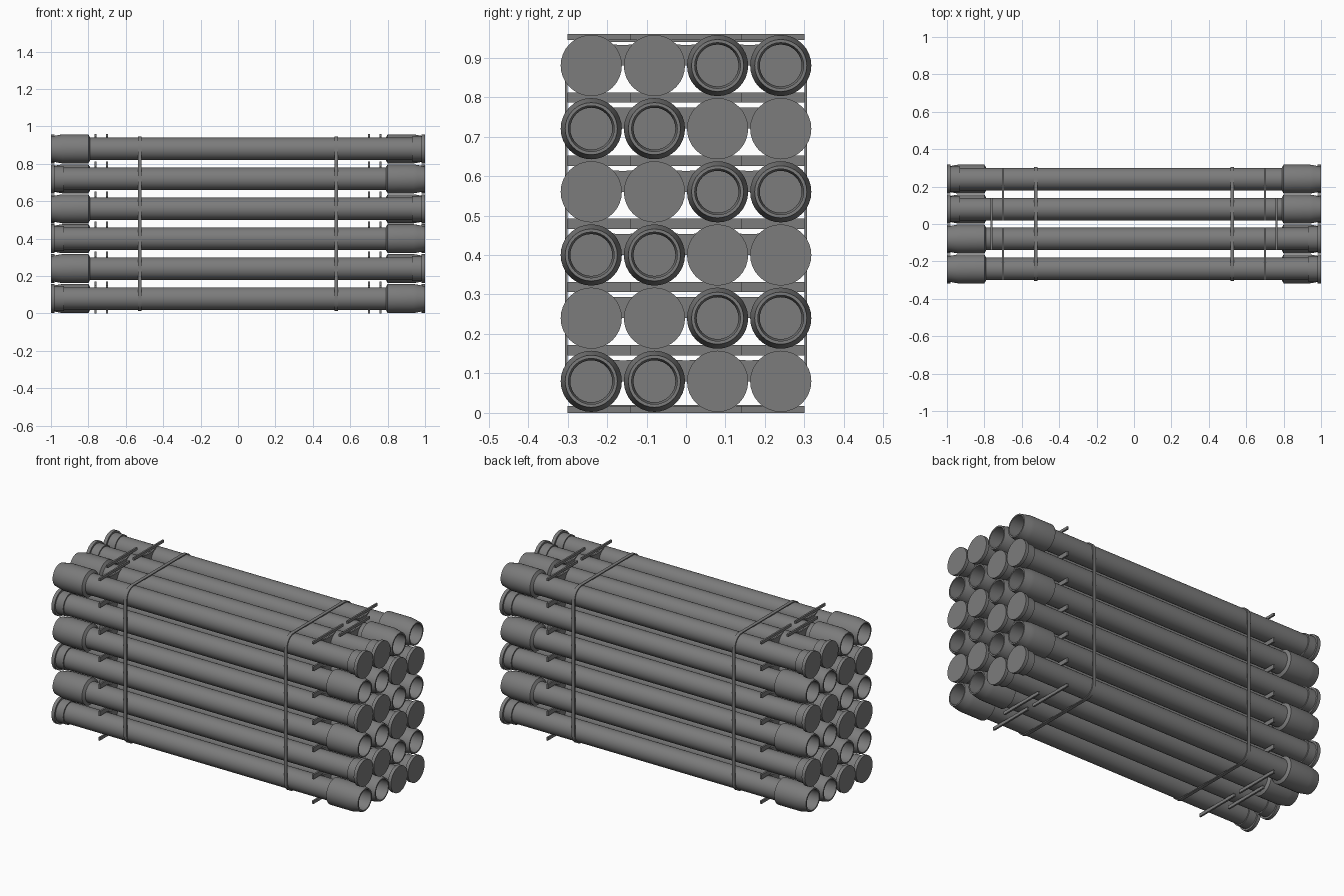
import bpy, bmesh, math
from mathutils import Vector

cube = bpy.data.objects.get("Cube")
if cube:
    bpy.data.objects.remove(cube, do_unlink=True)

PITCH = 0.16      # spacing of the pipes
R = 0.06          # pipe radius
ROWS, COLS = 6, 4

grey = bpy.data.materials.new("dark_grey")
grey.use_nodes = True
grey.diffuse_color = (0.2, 0.2, 0.2, 1)
grey.node_tree.nodes["Principled BSDF"].inputs["Base Color"].default_value = (0.2, 0.2, 0.2, 1)


def mesh_from(bm, name):
    bmesh.ops.recalc_face_normals(bm, faces=bm.faces)
    mesh = bpy.data.meshes.new(name)
    bm.to_mesh(mesh)
    bm.free()
    mesh.materials.append(grey)
    return mesh


def place(name, mesh, loc=(0, 0, 0), turn=0):
    ob = bpy.data.objects.new(name, mesh)
    ob.location = loc
    ob.rotation_euler.z = turn
    bpy.context.collection.objects.link(ob)
    return ob


def smooth(ob):
    bpy.ops.object.select_all(action="DESELECT")
    ob.select_set(True)
    bpy.context.view_layer.objects.active = ob
    bpy.ops.object.shade_smooth_by_angle(angle=math.radians(30))


def lathe_x(profile, name, steps=32):
    """Spin an (x, radius) profile about the x axis."""
    bm = bmesh.new()
    verts = [bm.verts.new((x, 0, r)) for x, r in profile]
    edges = [bm.edges.new(pair) for pair in zip(verts, verts[1:])]
    bmesh.ops.spin(bm, geom=verts + edges, cent=(0, 0, 0), axis=(1, 0, 0),
                   angle=math.tau, steps=steps, use_merge=True)
    bmesh.ops.remove_doubles(bm, verts=bm.verts, dist=1e-5)
    return mesh_from(bm, name)


def add_plate(bm, outline, thickness):
    """Extrude a (y, z) outline along x, centred on x = 0."""
    face = bm.faces.new([bm.verts.new((-thickness / 2, y, z)) for y, z in outline])
    out = bmesh.ops.extrude_face_region(bm, geom=[face])["geom"]
    moved = [v for v in out if isinstance(v, bmesh.types.BMVert)]
    bmesh.ops.translate(bm, verts=moved, vec=(thickness, 0, 0))


def box_outline(y, z0, z1):
    return [(-y, z0), (y, z0), (y, z1), (-y, z1)]


# Pipe: flanged cap at -x, hollow socket at +x
pipe_mesh = lathe_x([
    (-1, 0), (-1, 0.0775), (-0.98, 0.0775), (-0.98, 0.067), (-0.93, 0.067),
    (-0.93, R), (0.79, R), (0.8, 0.0775), (0.94, 0.0775), (0.96, 0.074),
    (1, 0.066), (1, 0.058), (0.8, 0.058), (0.78, 0.053), (-0.97, 0.053),
    (-0.97, 0)], "pipe")

first = None
for row in range(ROWS):
    for col in range(COLS):
        y = (col - (COLS - 1) / 2) * PITCH
        z = (row + 0.5) * PITCH
        socket_right = (row % 2 == 0) == (y < 0)
        ob = place(f"pipe_{row + 1}_{col + 1}", pipe_mesh, (0, y, z),
                   0 if socket_right else math.pi)
        first = first or ob
smooth(first)


# Spacer: a rail two pipes long with a curved wedge hanging between the pipes
def spacer(name, low, high, wedge=True, thickness=0.01):
    bm = bmesh.new()
    add_plate(bm, box_outline(0.14, low, high), thickness)
    if wedge:
        n = 8
        half, mid = PITCH / 2, -PITCH / 2
        arc = [(-half + R * math.cos(a), mid + R * math.sin(a))
               for a in [math.radians(75) * i / n for i in range(n + 1)]]
        edge_y = -arc[-1][0]
        sag = [(-edge_y * math.cos(math.pi * i / n),
                low - 0.013 * math.sin(math.pi * i / n)) for i in range(n + 1)]
        add_plate(bm, arc + sag + [(-y, z) for y, z in reversed(arc)], thickness)
    return mesh_from(bm, name)


bottom_spacer = spacer("bottom_spacer", 0, 0.018, wedge=False)
middle_spacer = spacer("middle_spacer", -0.014, 0.012)
top_spacer = spacer("top_spacer", -0.015, 0)

for level in range(ROWS + 1):
    mesh = bottom_spacer if level == 0 else top_spacer if level == ROWS else middle_spacer
    for side, label in ((1, "left"), (-1, "right")):
        for x, y, part in ((0.70, -PITCH, "front"), (0.70, PITCH, "back"), (0.762, 0, "centre")):
            place(f"spacer_{label}_{part}_{level}", mesh, (side * x, y, level * PITCH))


# Strap: flat band wrapped round the whole bundle
def strap_mesh(width=0.02, thickness=0.006, n=8):
    cy, cz = PITCH * (COLS - 1) / 2, PITCH * (ROWS - 1) / 2
    middle = Vector((0, 0, PITCH * ROWS / 2))
    rings = []
    bm = bmesh.new()
    for quarter, (sy, sz) in enumerate(((1, 1), (-1, 1), (-1, -1), (1, -1))):
        for i in range(n + 1):
            a = math.pi / 2 * (quarter + i / n)
            out = Vector((0, math.cos(a), math.sin(a)))
            centre = middle + Vector((0, sy * cy, sz * cz))
            rings.append([bm.verts.new(centre + out * r + Vector((x, 0, 0)))
                          for x, r in ((-width / 2, R), (width / 2, R),
                                       (width / 2, R + thickness), (-width / 2, R + thickness))])
    for a, b in zip(rings, rings[1:] + rings[:1]):
        for i in range(4):
            j = (i + 1) % 4
            bm.faces.new((a[i], a[j], b[j], b[i]))
    return mesh_from(bm, "strap")


strap = strap_mesh()
left_strap = place("left_strap", strap, (0.525, 0, 0))
place("right_strap", strap, (-0.525, 0, 0))
smooth(left_strap)
